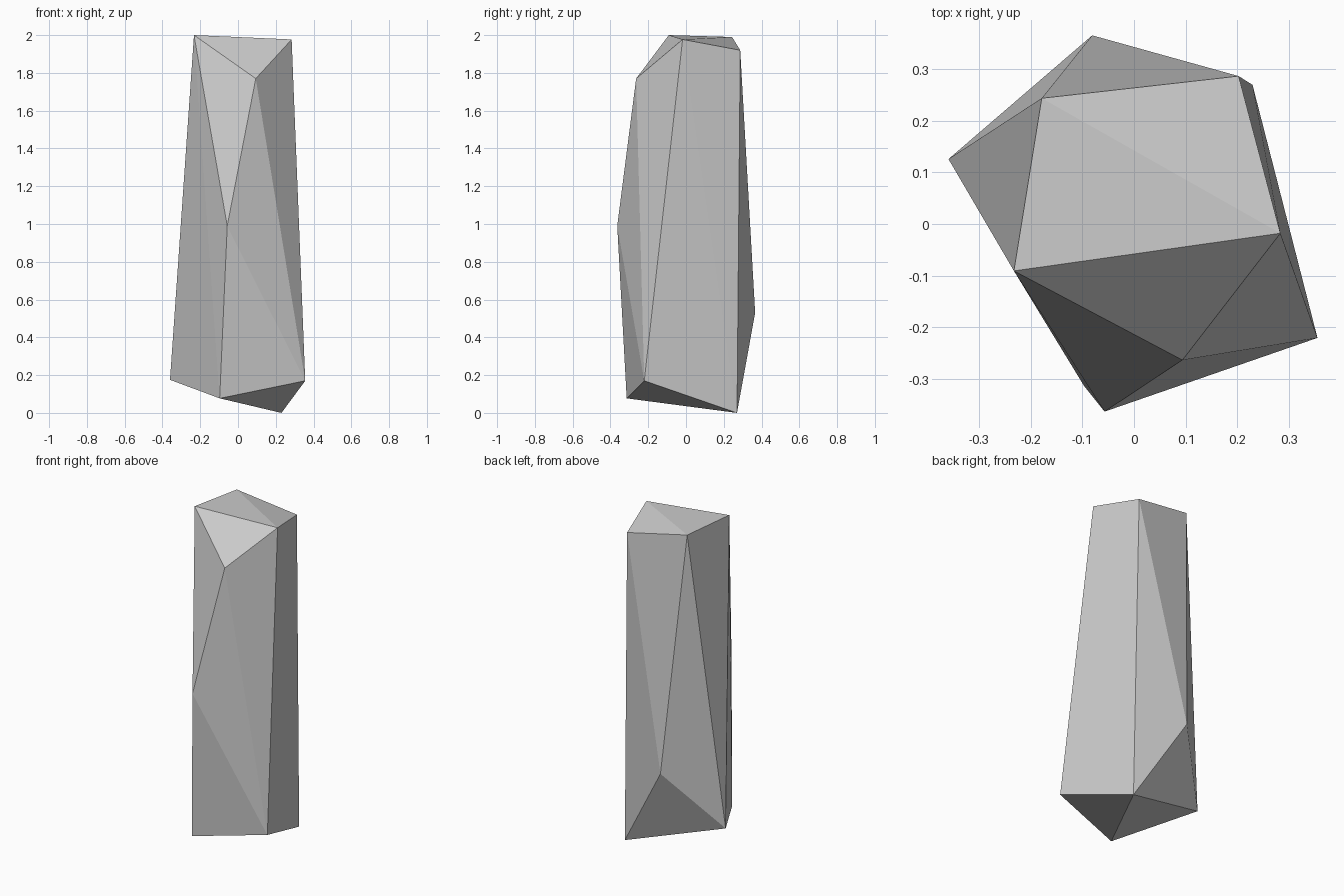
import bpy
import bmesh

# Remove the default object only
default_cube = bpy.data.objects.get("Cube")
if default_cube:
    bpy.data.objects.remove(default_cube, do_unlink=True)


def flat_material(name, colour):
    """One plain colour for viewport and render."""
    material = bpy.data.materials.new(name)
    material.use_nodes = True
    material.diffuse_color = colour
    shader = material.node_tree.nodes["Principled BSDF"]
    shader.inputs["Base Color"].default_value = colour
    shader.inputs["Roughness"].default_value = 0.9
    return material


def faceted_stone(name, corners, material):
    """Wrap flat triangular facets tightly around the corner points."""
    bm = bmesh.new()
    for corner in corners:
        bm.verts.new(corner)
    bmesh.ops.convex_hull(bm, input=bm.verts[:])
    bmesh.ops.recalc_face_normals(bm, faces=bm.faces[:])
    for face in bm.faces:
        face.smooth = False
    mesh = bpy.data.meshes.new(name)
    bm.to_mesh(mesh)
    bm.free()
    mesh.materials.append(material)
    stone = bpy.data.objects.new(name, mesh)
    bpy.context.collection.objects.link(stone)
    return stone


# Tilted crown: four corners of the sloping top
crown = [(-.233, -.091, 2), (.284, -.018, 1.977),
         (.203, .287, 1.92), (-.179, .244, 1.99)]

# Chipped corners on the front and back flanks
flanks = [(.094, -.264, 1.77), (-.057, -.364, .99), (-.081, .366, .53)]

# Pointed foot: four corners, the back one touching the ground
foot = [(-.36, .126, .175), (-.097, -.314, .077),
        (.356, -.221, .17), (.23, .27, 0)]

stone_grey = flat_material("stone grey", (.6, .6, .6, 1))
faceted_stone("standing_stone", crown + flanks + foot, stone_grey)
